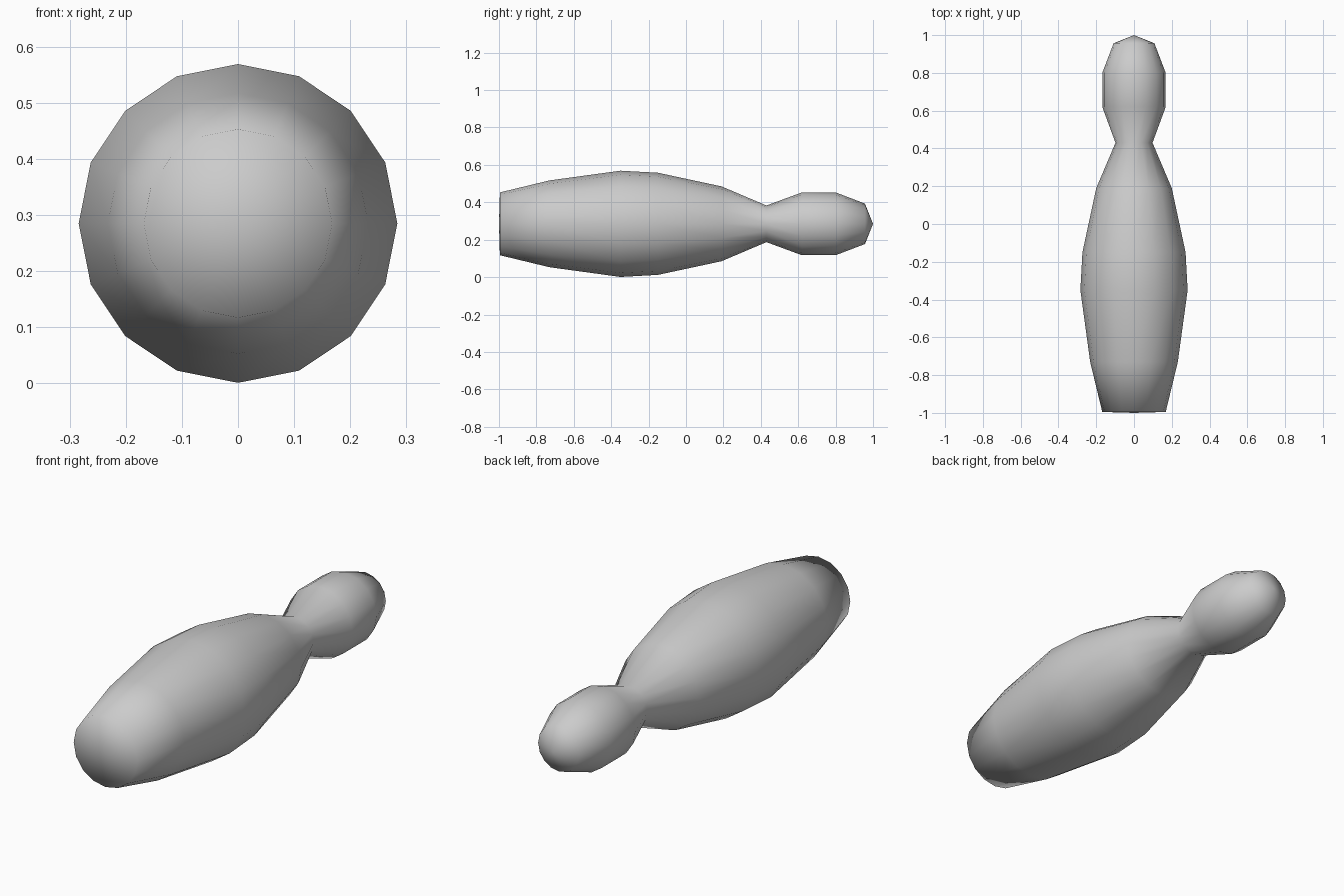
import bpy
import bmesh
from math import cos, sin, tau

cube = bpy.data.objects.get("Cube")
if cube:
    bpy.data.objects.remove(cube)

SIDES = 16
AXIS_Z = 0.285

# Plain grey finish
grey = bpy.data.materials.new("plain grey")
grey.use_nodes = True
colour = (0.6, 0.6, 0.6, 1)
grey.diffuse_color = colour
grey.node_tree.nodes["Principled BSDF"].inputs["Base Color"].default_value = colour

# Pin profile from base to head: (position along y, radius)
profile = [(-0.995, 0.168), (-0.73, 0.232), (-0.35, 0.284), (-0.15, 0.273),
           (0.19, 0.2), (0.43, 0.098), (0.62, 0.168), (0.8, 0.168), (0.957, 0.108)]

bm = bmesh.new()
rings = [[bm.verts.new((r * sin(tau * i / SIDES), y, AXIS_Z + r * cos(tau * i / SIDES)))
          for i in range(SIDES)] for y, r in profile]

# Body walls
for a, b in zip(rings, rings[1:]):
    for i in range(SIDES):
        j = (i + 1) % SIDES
        bm.faces.new((a[i], a[j], b[j], b[i]))

# Pointed fans close the base and the head
for ring, y in ((rings[0], -1), (rings[-1], 1)):
    pole = bm.verts.new((0, y, AXIS_Z))
    for i in range(SIDES):
        bm.faces.new((ring[i], ring[(i + 1) % SIDES], pole))

bmesh.ops.recalc_face_normals(bm, faces=bm.faces)
for face in bm.faces:
    face.smooth = True

mesh = bpy.data.meshes.new("bowling_pin")
bm.to_mesh(mesh)
bm.free()
mesh.materials.append(grey)
pin = bpy.data.objects.new("bowling_pin", mesh)
bpy.context.collection.objects.link(pin)
